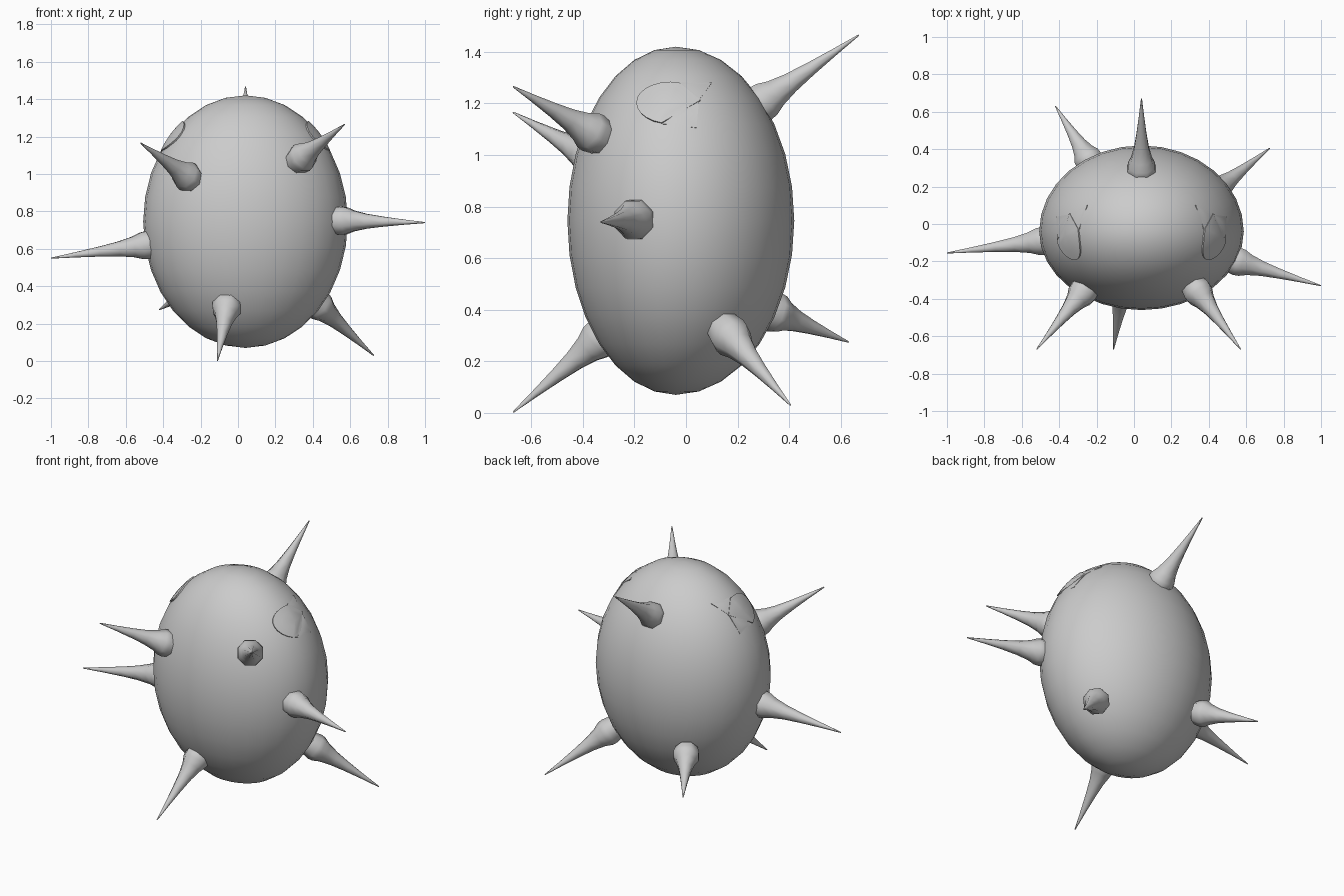
import bpy, bmesh, math
from mathutils import Vector

if "Cube" in bpy.data.objects:
    bpy.data.objects.remove(bpy.data.objects["Cube"])

CX, CY, CZ = 0.04, -0.04, 0.745
RX, RZ = 0.547, 0.675
R_FRONT, R_BACK = 0.42, 0.46

skin = bpy.data.materials.new("grey skin")
skin.diffuse_color = (0.6, 0.6, 0.6, 1)
skin.use_nodes = True
skin.node_tree.nodes["Principled BSDF"].inputs["Base Color"].default_value = skin.diffuse_color


def add_object(name, bm):
    bmesh.ops.recalc_face_normals(bm, faces=bm.faces)
    mesh = bpy.data.meshes.new(name)
    bm.to_mesh(mesh)
    bm.free()
    mesh.materials.append(skin)
    obj = bpy.data.objects.new(name, mesh)
    bpy.context.collection.objects.link(obj)
    bpy.context.view_layer.objects.active = obj
    bpy.ops.object.select_all(action='DESELECT')
    obj.select_set(True)
    bpy.ops.object.shade_smooth_by_angle(angle=math.radians(50))
    return obj


# Egg-shaped body, a little fuller at the back
bm = bmesh.new()
bmesh.ops.create_uvsphere(bm, u_segments=32, v_segments=16, radius=1)
for v in bm.verts:
    x, y, z = v.co
    v.co = (CX + RX * x, CY + y * (R_FRONT if y < 0 else R_BACK), CZ + RZ * z)
add_object("body", bm)

# Flared eight-sided spikes: (fraction of length, radius)
PROFILE = [(-0.12, 0.07), (0.0, 0.081), (0.06, 0.078), (0.15, 0.060), (0.3, 0.043),
           (0.5, 0.029), (0.75, 0.015), (1.0, 0.003)]


def spike(name, base, tip):
    base, tip = Vector(base), Vector(tip)
    axis = tip - base
    rot = axis.to_track_quat('Z', 'Y')
    bm = bmesh.new()
    rings = []
    for t, r in PROFILE:
        ring = []
        for i in range(8):
            a = 2 * math.pi * (i + 0.5) / 8
            ring.append(bm.verts.new(base + axis * t + rot @ Vector((r * math.cos(a), r * math.sin(a), 0))))
        rings.append(ring)
    for lo, hi in zip(rings, rings[1:]):
        for i in range(8):
            j = (i + 1) % 8
            bm.faces.new((lo[i], lo[j], hi[j], hi[i]))
    bm.faces.new(rings[0][::-1])
    bm.faces.new(rings[-1])
    add_object(name, bm)


spike("left_spike", (-0.48, -0.09, 0.62), (-1.0, -0.155, 0.55))
spike("right_spike", (0.55, -0.20, 0.75), (1.0, -0.33, 0.74))
spike("upper_left_front_spike", (-0.27, -0.36, 0.985), (-0.52, -0.67, 1.165))
spike("upper_right_front_spike", (0.34, -0.36, 1.085), (0.57, -0.67, 1.265))
spike("lower_front_spike", (-0.06, -0.33, 0.29), (-0.11, -0.67, 0.003))
spike("lower_right_back_spike", (0.43, 0.17, 0.30), (0.725, 0.405, 0.03))
spike("lower_left_back_spike", (-0.24, 0.34, 0.39), (-0.42, 0.63, 0.275))
spike("upper_back_spike", (0.04, 0.29, 1.20), (0.04, 0.67, 1.465))


# Thin plates that follow the body surface, given as a (y, z) outline
def on_body(y, z, side, lift):
    ry = R_FRONT if y < CY else R_BACK
    dy, dz = (y - CY) / ry, (z - CZ) / RZ
    dx = math.sqrt(max(0.0, 1 - dy * dy - dz * dz))
    normal = Vector((side * dx / RX, dy / ry, dz / RZ)).normalized()
    return Vector((CX + side * RX * dx, y, z)) + normal * lift


def plate(name, outline, centre, side, lift):
    bm = bmesh.new()
    n = len(outline)
    rings = []
    # Sunk rim, raised rim, then rings shrinking to the centre
    for scale, height in ((1, -0.015), (1, lift), (0.66, lift), (0.33, lift)):
        rings.append([bm.verts.new(on_body(centre[0] + (y - centre[0]) * scale,
                                           centre[1] + (z - centre[1]) * scale, side, height))
                      for y, z in outline])
    mid = bm.verts.new(on_body(*centre, side, lift))
    for outer, inner in zip(rings, rings[1:]):
        for i in range(n):
            j = (i + 1) % n
            bm.faces.new((outer[i], outer[j], inner[j], inner[i]))
    for i in range(n):
        bm.faces.new((rings[-1][i], rings[-1][(i + 1) % n], mid))
    add_object(name, bm)


# Round eye with a pointed rear edge
EYE = [(-0.06 + 0.13 * math.cos(math.radians(a)), 1.20 + 0.08 * math.sin(math.radians(a)))
       for a in range(75, 256, 15)] + [(0.055, 1.21)]
# Jagged eyelid points behind the eye
LOWER_POINT = [(-0.09, 1.12), (0.05, 1.208), (0.04, 1.105)]
UPPER_POINT = [(-0.03, 1.28), (0.05, 1.212), (0.10, 1.28)]
for label, side in (("left", -1), ("right", 1)):
    plate(label + "_eye", EYE, (-0.06, 1.20), side, 0.006)
    plate(label + "_lower_lid_point", LOWER_POINT, (0.0, 1.145), side, 0.002)
    plate(label + "_upper_lid_point", UPPER_POINT, (0.04, 1.257), side, 0.002)
